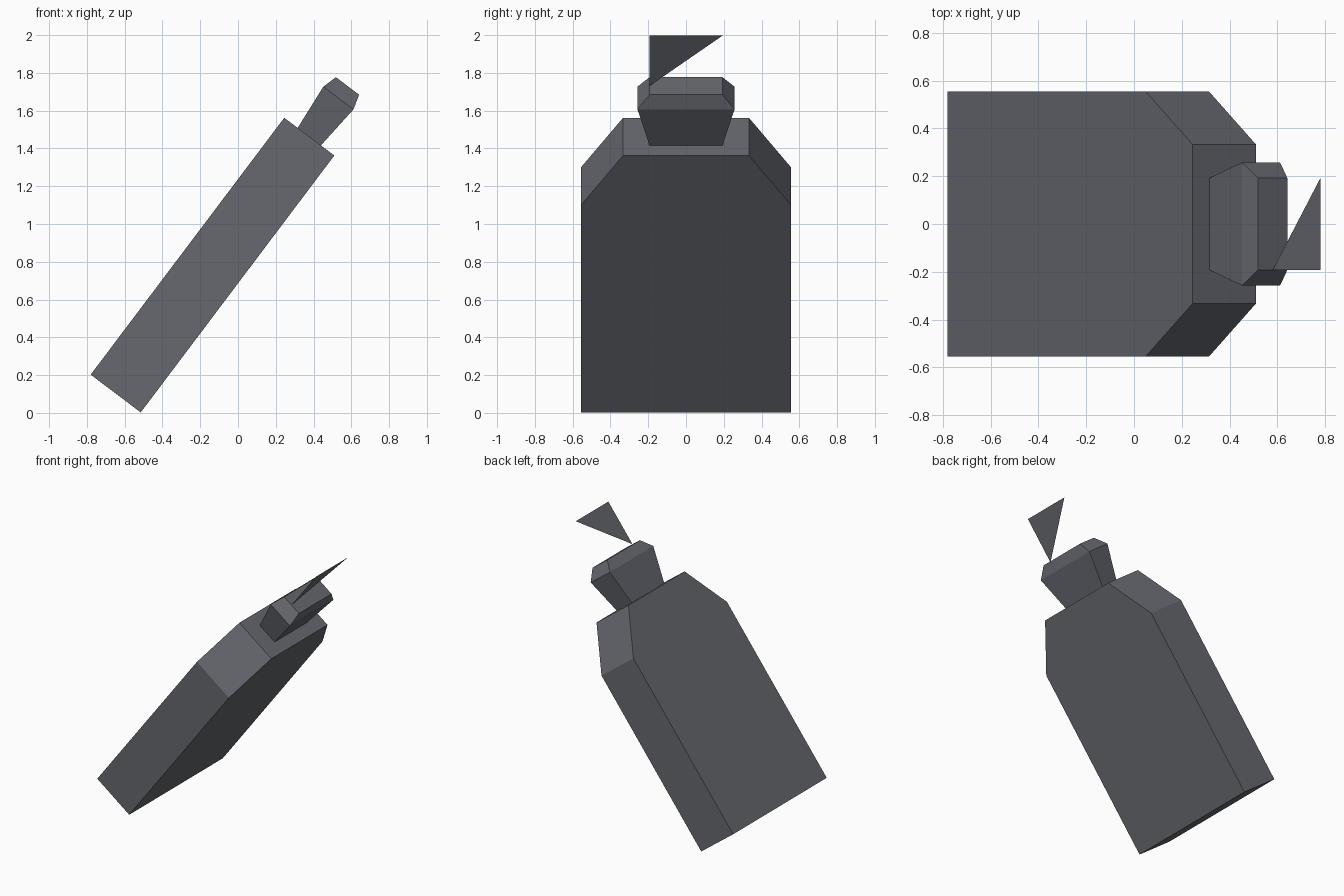
import bpy, bmesh, math
from mathutils import Matrix, Vector

if "Cube" in bpy.data.objects:
    bpy.data.objects.remove(bpy.data.objects["Cube"])

grey = bpy.data.materials.new("slate_grey")
grey.diffuse_color = (0.133, 0.138, 0.158, 1)
grey.use_nodes = True
grey.node_tree.nodes["Principled BSDF"].inputs["Base Color"].default_value = grey.diffuse_color

# Everything is built upright, then leaned towards +x
LEAN = math.atan2(1.025, 1.36)
FRAME = Matrix.Translation((-0.6475, 0, 0.1025)) @ Matrix.Rotation(LEAN, 4, 'Y')
LENGTH = 1.703


def stacked(name, rings):
    """Closed solid through rectangular rings (half thickness, half width, height)."""
    bm = bmesh.new()
    loops = [[bm.verts.new((sx * t, sy * w, h))
              for sx, sy in ((-1, -1), (1, -1), (1, 1), (-1, 1))]
             for t, w, h in rings]
    bm.faces.new(loops[0][::-1])
    bm.faces.new(loops[-1])
    for a, b in zip(loops, loops[1:]):
        for i in range(4):
            j = (i + 1) % 4
            bm.faces.new((a[i], a[j], b[j], b[i]))
    # merge the coplanar broad faces
    bmesh.ops.dissolve_limit(bm, angle_limit=0.01, verts=bm.verts, edges=bm.edges)
    finish(name, bm)


def finish(name, bm, closed=True):
    bm.transform(FRAME)
    if closed:
        bmesh.ops.recalc_face_normals(bm, faces=bm.faces)
    me = bpy.data.meshes.new(name)
    bm.to_mesh(me)
    bm.free()
    me.materials.append(grey)
    bpy.context.collection.objects.link(bpy.data.objects.new(name, me))


# Slab body with chamfered shoulders
stacked("body", [(0.166, 0.555, 0), (0.166, 0.555, LENGTH - 0.327), (0.166, 0.333, LENGTH)])

# Flared neck block on top
stacked("neck", [(0.077, 0.193, LENGTH), (0.1, 0.257, LENGTH + 0.256), (0.077, 0.193, LENGTH + 0.336)])

# Thin triangular flag
bm = bmesh.new()
top = LENGTH + 0.669
bm.faces.new([bm.verts.new(Vector(p)) for p in
              ((0, -0.193, LENGTH + 0.336), (0, 0.193, top), (0, -0.193, top))])
finish("flag", bm, closed=False)
